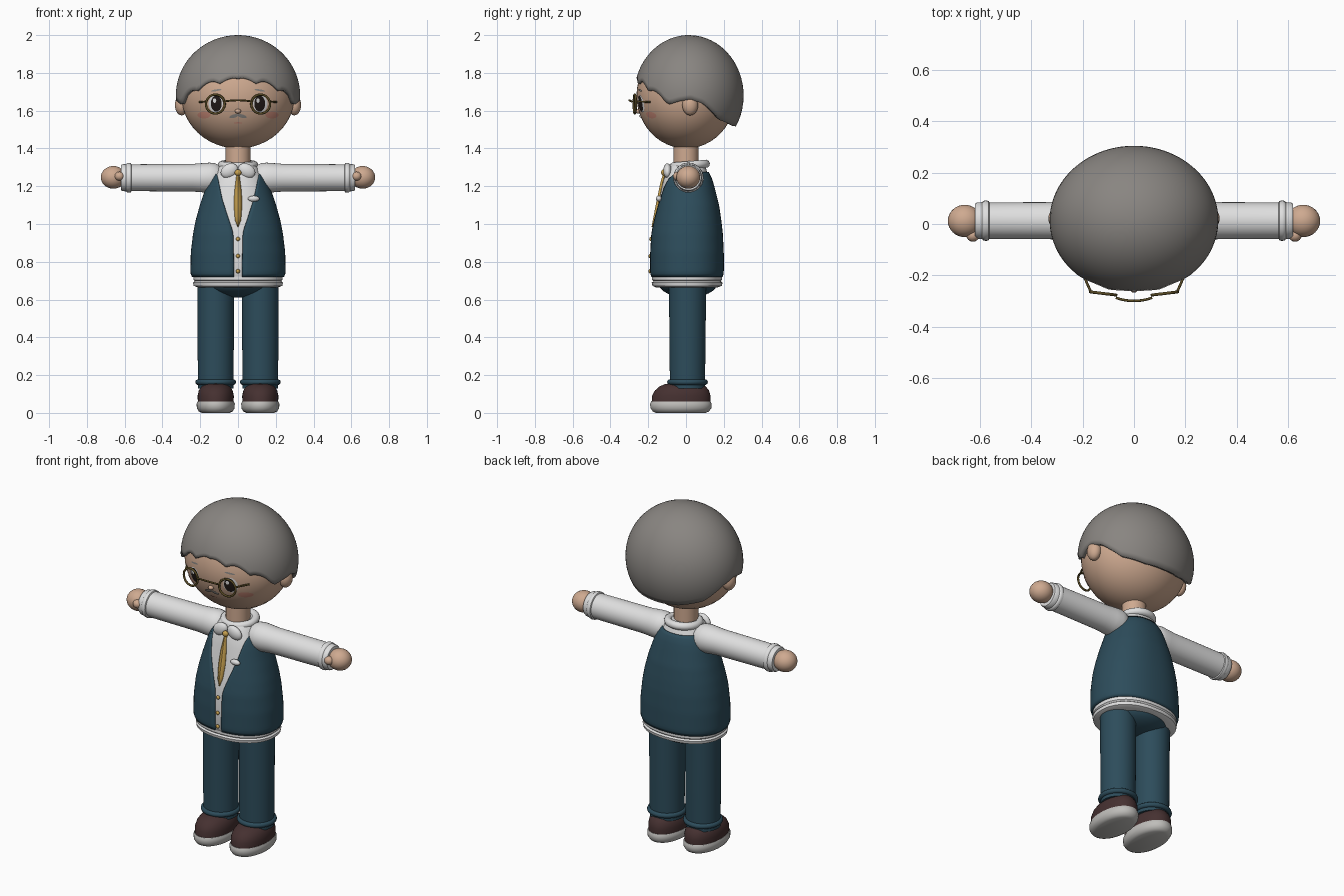
import bpy, bmesh, math
from mathutils import Matrix, Vector

if "Cube" in bpy.data.objects:
    bpy.data.objects.remove(bpy.data.objects["Cube"])

def material(name, col):
    m = bpy.data.materials.new(name)
    m.diffuse_color = (*col, 1)
    m.use_nodes = True
    m.node_tree.nodes["Principled BSDF"].inputs["Base Color"].default_value = m.diffuse_color
    return m

SKIN = material("skin", (0.62, 0.40, 0.28))
HAIR = material("grey hair", (0.25, 0.235, 0.22))
WHITE = material("white cloth", (0.74, 0.74, 0.74))
TEAL = material("teal cloth", (0.026, 0.073, 0.105))
BROWN = material("brown leather", (0.06, 0.03, 0.03))
SOLE = material("pale sole", (0.52, 0.51, 0.49))
GOLD = material("gold", (0.58, 0.36, 0.08))
FRAME = material("bronze frame", (0.10, 0.07, 0.018))
BLACK = material("dark eye", (0.015, 0.01, 0.009))
BLUSH = material("blush", (0.62, 0.27, 0.20))

def make(name, bm, mat, matrix=None):
    me = bpy.data.meshes.new(name)
    if matrix:
        bm.transform(matrix)
    bm.to_mesh(me)
    bm.free()
    ob = bpy.data.objects.new(name, me)
    bpy.context.collection.objects.link(ob)
    me.materials.append(mat)
    return ob

def grid(name, rows, mat, closed=True, caps=True, matrix=None):
    """Skin a stack of point rows, running upward and counter-clockwise."""
    bm = bmesh.new()
    vs = [[bm.verts.new(p) for p in r] for r in rows]
    n = len(rows[0])
    for a, b in zip(vs, vs[1:]):
        for j in range(n if closed else n - 1):
            k = (j + 1) % n
            bm.faces.new((a[j], a[k], b[k], b[j]))
    if caps:
        bm.faces.new(vs[0][::-1])
        bm.faces.new(vs[-1])
    bmesh.ops.remove_doubles(bm, verts=bm.verts, dist=1e-5)
    return make(name, bm, mat, matrix)

def lerp(table, t):
    """Piecewise linear lookup: rows of (key, values...)."""
    if t <= table[0][0]:
        return table[0][1:]
    for a, b in zip(table, table[1:]):
        if t <= b[0]:
            f = (t - a[0]) / (b[0] - a[0])
            return tuple(p + (q - p) * f for p, q in zip(a[1:], b[1:]))
    return table[-1][1:]

def ring(z, rx, yf, yb, n=2.0, cx=0, a0=0.0, segs=48):
    """Superellipse section; a0 leaves a gap at the front."""
    cy, ry = (yf + yb) / 2, (yb - yf) / 2
    out = []
    for j in range(segs + (1 if a0 else 0)):
        a = a0 + (2 * math.pi - 2 * a0) * j / segs
        s, c = math.sin(a), math.cos(a)
        out.append((cx + rx * math.copysign(abs(s) ** (2 / n), s),
                    cy - ry * math.copysign(abs(c) ** (2 / n), c), z))
    return out

def loft(name, rows, mat, n=2.0, cx=0):
    return grid(name, [ring(*r, n=n, cx=cx) for r in rows], mat)

def lathe(name, prof, mat, matrix):
    return grid(name, [ring(t, r, -r, r, segs=32) for t, r in prof], mat, matrix=matrix)

def ball(name, loc, rad, mat, rot=0, segs=32):
    bm = bmesh.new()
    bmesh.ops.create_uvsphere(bm, u_segments=segs, v_segments=segs // 2, radius=1)
    return make(name, bm, mat, Matrix.Translation(loc) @ Matrix.Rotation(rot, 4, 'Y')
                @ Matrix.Diagonal((*rad, 1)))

def torus(name, R, r, mat, matrix):
    rows = [[((R + r * math.cos(b)) * math.cos(a), (R + r * math.cos(b)) * math.sin(a), r * math.sin(b))
             for a in [2 * math.pi * i / 40 for i in range(40)]]
            for b in [2 * math.pi * k / 10 for k in range(11)]]
    return grid(name, rows, mat, caps=False, matrix=matrix)

def tube(name, pts, r, mat):
    cu = bpy.data.curves.new(name, 'CURVE')
    cu.dimensions, cu.bevel_depth, cu.use_fill_caps = '3D', r, True
    sp = cu.splines.new('POLY')
    sp.points.add(len(pts) - 1)
    for p, q in zip(sp.points, pts):
        p.co = (*q, 1)
    cu.materials.append(mat)
    ob = bpy.data.objects.new(name, cu)
    bpy.context.collection.objects.link(ob)

def solidify(ob, t):
    m = ob.modifiers.new("thickness", 'SOLIDIFY')
    m.thickness, m.offset = t, -1

# --- head, ears, neck
HC, HR = Vector((0, 0, 1.68)), Vector((0.30, 0.262, 0.28))
ball("head", HC, HR, SKIN, segs=48)
lathe("neck", [(1.28, 0.066), (1.45, 0.066)], SKIN, Matrix())
for s in (-1, 1):
    ball("ear", (s * 0.298, 0.022, 1.63), (0.036, 0.042, 0.055), SKIN)

# --- hair cap with a wavy lower edge
HAIRLINE = [(0, 1.768), (25, 1.752), (45, 1.712), (60, 1.67), (68, 1.632), (80, 1.65), (92, 1.66),
            (106, 1.635), (128, 1.55), (155, 1.52), (180, 1.515)]
rows = [[] for _ in range(21)]
for j in range(120):
    a = 2 * math.pi * j / 120
    d = math.degrees(min(a, 2 * math.pi - a))
    zb = lerp(HAIRLINE, d)[0]
    if d < 62:
        zb += 0.022 * abs(math.sin(math.radians(d) * 7.5 + 0.8)) - 0.012
    p0 = math.acos((zb - 1.68) / 0.32)
    for i, r in enumerate(rows):
        p = p0 * (1 - i / 20)
        r.append((0.329 * math.sin(p) * math.sin(a), 0.015 - 0.29 * math.sin(p) * math.cos(a),
                  1.68 + 0.32 * math.cos(p)))
hair = grid("hair", rows, HAIR, caps=False)
solidify(hair, 0.025)

# --- painted face plates following the head surface
def face_plate(name, cx, cz, rx, rz, mat, lift, rot=0.0):
    pts = []
    for k in range(5, -1, -1):
        row = []
        for j in range(28):
            a = 2 * math.pi * j / 28
            u, v = rx * k / 5 * math.cos(a), rz * k / 5 * math.sin(a)
            x = cx + u * math.cos(rot) - v * math.sin(rot)
            z = cz + u * math.sin(rot) + v * math.cos(rot)
            q = 1 - (x / HR.x) ** 2 - ((z - HC.z) / HR.z) ** 2
            row.append((x, -HR.y * math.sqrt(max(q, 0)) - lift, z))
        pts.append(row)
    grid(name, pts, mat, caps=False)

for s in (-1, 1):
    face_plate("eye_white", s * 0.118, 1.637, 0.038, 0.046, WHITE, 0.003)
    face_plate("iris", s * 0.115, 1.637, 0.029, 0.042, BLACK, 0.005)
    face_plate("eye_glint", s * 0.115 - 0.009, 1.653, 0.009, 0.012, WHITE, 0.007)
    face_plate("eyebrow", s * 0.115, 1.708, 0.028, 0.005, HAIR, 0.003, -s * 0.15)
    face_plate("cheek", s * 0.18, 1.577, 0.034, 0.018, BLUSH, 0.002)
    face_plate("moustache", s * 0.022, 1.571, 0.025, 0.009, HAIR, 0.006, -s * 0.25)
face_plate("mouth", 0, 1.535, 0.022, 0.004, BLUSH, 0.003)
ball("nose", (0, -0.252, 1.597), (0.016, 0.016, 0.013), SKIN, segs=16)

# --- spectacles
for s in (-1, 1):
    torus("lens_rim", 0.05, 0.006, FRAME, Matrix.Translation((s * 0.12, -0.271, 1.635))
          @ Matrix.Rotation(s * 0.12, 4, 'Z') @ Matrix.Rotation(math.pi / 2, 4, 'X'))
    tube("temple_arm", [(s * 0.168, -0.266, 1.648), (s * 0.187, -0.222, 1.647), (s * 0.205, -0.188, 1.646)], 0.005, FRAME)
tube("bridge", [(x / 100, -0.30 + 0.012 * (x / 7) ** 2, 1.655 - 0.006 * (x / 7) ** 2) for x in range(-7, 8)],
     0.005, FRAME)

# --- torso: shirt inside an open vest
BODY = [(0.72, 0.244, -0.184, 0.194), (0.74, 0.252, -0.19, 0.20), (0.85, 0.250, -0.19, 0.20),
        (0.95, 0.238, -0.184, 0.195), (1.02, 0.224, -0.172, 0.187), (1.10, 0.202, -0.156, 0.175),
        (1.20, 0.168, -0.136, 0.150), (1.24, 0.150, -0.126, 0.138), (1.275, 0.125, -0.114, 0.12)]
GAP = [(0.72, 0.022), (0.93, 0.024), (0.97, 0.03), (1.13, 0.085), (1.275, 0.118)]
N = 2.25
vest_rows = []
for i in range(33):
    z = 0.72 + 0.555 * i / 32
    rx, yf, yb = lerp(BODY, z)
    a0 = math.asin(min(0.99, lerp(GAP, z)[0] / rx) ** (N / 2))
    vest_rows.append(ring(z, rx, yf, yb, n=N, a0=a0, segs=64))
vest = grid("vest", vest_rows, TEAL, closed=False, caps=False)
solidify(vest, 0.014)
loft("shirt", [(z, rx - 0.009, yf + 0.009, yb - 0.009) for z, rx, yf, yb in BODY]
     + [(1.30, 0.105, -0.092, 0.105), (1.325, 0.08, -0.07, 0.09)], WHITE, N)
loft("hem", [(0.665, 0.215, -0.16, 0.17), (0.673, 0.235, -0.178, 0.19), (0.69, 0.238, -0.182, 0.194),
             (0.697, 0.229, -0.172, 0.184), (0.704, 0.236, -0.18, 0.191), (0.722, 0.236, -0.18, 0.191)], WHITE, N)

# --- collar, tie, buttons, pocket square
torus("collar", 0.085, 0.022, WHITE, Matrix.Translation((0, 0.02, 1.312)) @ Matrix.Rotation(0.08, 4, 'X'))
for s in (-1, 1):
    ball("collar_flap", (s * 0.046, -0.098, 1.282), (0.048, 0.022, 0.036), WHITE, s * 0.5)
TIE = [(0.985, 0.002), (1.02, 0.016), (1.10, 0.022), (1.17, 0.019), (1.26, 0.008)]
tie_rows = []
for i in range(17):
    z = 0.985 + 0.275 * i / 16
    w, y = lerp(TIE, z)[0], lerp(BODY, z)[1]
    tie_rows.append([(-w, y + 0.004, z), (0, y - 0.004, z), (w, y + 0.004, z)])
tie = grid("tie", tie_rows, GOLD, closed=False, caps=False)
solidify(tie, 0.008)
ball("tie_knot", (0, -0.118, 1.272), (0.018, 0.014, 0.017), GOLD, segs=16)
for z in (0.75, 0.83, 0.92):
    ball("button", (0, lerp(BODY, z)[1] - 0.001, z), (0.011, 0.008, 0.011), GOLD, segs=16)
ball("pocket_square", (0.083, -0.143, 1.134), (0.031, 0.016, 0.016), WHITE, segs=16)

# --- arms and hands
for s in (-1, 1):
    out = Matrix.Translation((0, 0.013, 1.245)) @ Matrix.Rotation(s * math.pi / 2, 4, 'Y')
    lathe("sleeve", [(0.07, 0.03), (0.09, 0.06), (0.12, 0.076), (0.15, 0.080), (0.19, 0.077), (0.24, 0.073),
                     (0.57, 0.071), (0.60, 0.071)], WHITE, out)
    lathe("cuff", [(0.563, 0.069), (0.567, 0.077), (0.578, 0.079), (0.588, 0.077), (0.592, 0.072),
                   (0.612, 0.071), (0.62, 0.066), (0.62, 0.03)], WHITE, out)
    ball("hand", (s * 0.660, 0.012, 1.247), (0.066, 0.063, 0.060), SKIN)
    ball("thumb", (s * 0.628, -0.044, 1.253), (0.026, 0.025, 0.024), SKIN, segs=16)

# --- hips, legs, shoes
ball("hips", (0, 0.01, 0.69), (0.185, 0.157, 0.08), TEAL)
for s in (-1, 1):
    x = s * 0.118
    loft("trouser_leg", [(0.13, 0.094, -0.085, 0.1), (0.4, 0.096, -0.088, 0.104), (0.72, 0.097, -0.09, 0.106)], TEAL, cx=x)
    torus("trouser_cuff", 0.093, 0.015, TEAL, Matrix.Translation((x, 0.008, 0.163)))
    loft("shoe_upper", [(0.05, 0.094, -0.182, 0.128), (0.09, 0.096, -0.18, 0.13), (0.118, 0.090, -0.165, 0.122),
                        (0.14, 0.076, -0.14, 0.105), (0.153, 0.055, -0.11, 0.08), (0.158, 0.02, -0.06, 0.03)],
         BROWN, 2.1, x)
    loft("shoe_sole", [(0, 0.075, -0.16, 0.105), (0.008, 0.090, -0.176, 0.122), (0.025, 0.100, -0.188, 0.134),
                       (0.048, 0.101, -0.19, 0.136), (0.060, 0.096, -0.184, 0.13)], SOLE, 2.1, x)

# --- smooth shading with crisp edges
bpy.ops.object.select_all(action='DESELECT')
for ob in bpy.context.scene.objects:
    if ob.type == 'MESH':
        ob.select_set(True)
        bpy.context.view_layer.objects.active = ob
bpy.ops.object.shade_smooth_by_angle(angle=math.radians(40))
